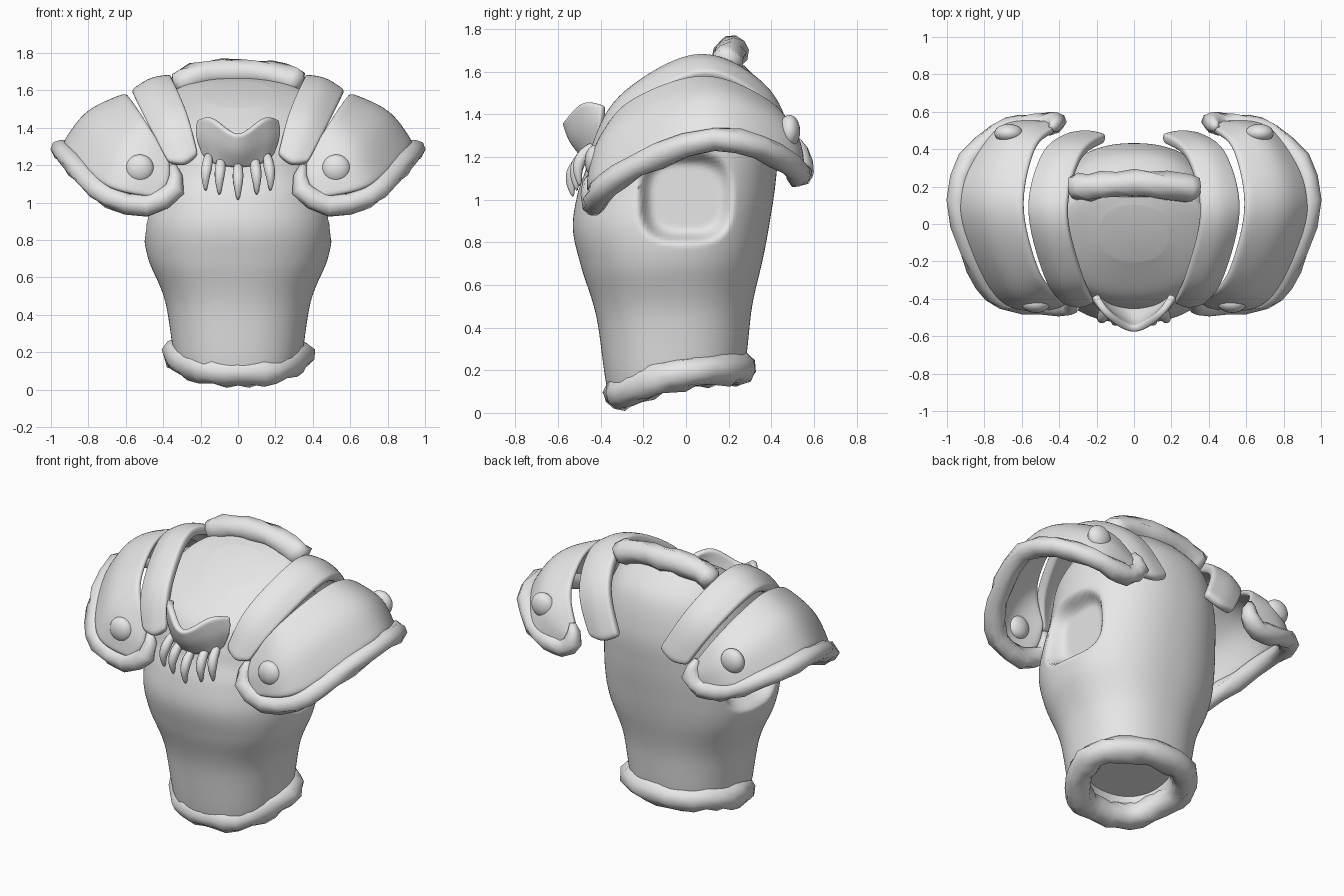
import bpy, bmesh, math, random
from mathutils import Vector, Matrix

random.seed(4)
if "Cube" in bpy.data.objects:
    bpy.data.objects.remove(bpy.data.objects["Cube"], do_unlink=True)

GREY = (0.8, 0.8, 0.8, 1.0)
grey = bpy.data.materials.new("light_grey")
grey.use_nodes = True
grey.diffuse_color = GREY
grey.node_tree.nodes["Principled BSDF"].inputs["Base Color"].default_value = GREY


def spline(pts, steps, closed=False):
    """Smooth curve through points of any dimension."""
    n = len(pts)
    out = []
    for i in range(n if closed else n - 1):
        ids = [i - 1, i, i + 1, i + 2]
        quad = [pts[j % n] if closed else pts[min(max(j, 0), n - 1)] for j in ids]
        for s in range(steps):
            t = s / steps
            out.append(tuple(
                0.5 * (2 * b + (c - a) * t + (2 * a - 5 * b + 4 * c - d) * t ** 2
                       + (3 * b - a - 3 * c + d) * t ** 3)
                for a, b, c, d in zip(*quad)))
    if not closed:
        out.append(tuple(pts[-1]))
    return out


def finish(name, bm, mirror=False, thickness=0, angle=60):
    bmesh.ops.recalc_face_normals(bm, faces=bm.faces)
    mesh = bpy.data.meshes.new(name)
    bm.to_mesh(mesh)
    bm.free()
    mesh.materials.append(grey)
    ob = bpy.data.objects.new(name, mesh)
    bpy.context.collection.objects.link(ob)
    bpy.ops.object.select_all(action="DESELECT")
    ob.select_set(True)
    bpy.context.view_layer.objects.active = ob
    bpy.ops.object.shade_smooth_by_angle(angle=math.radians(angle))
    if thickness:
        solid = ob.modifiers.new("Thickness", "SOLIDIFY")
        solid.thickness = thickness
        solid.offset = 0
        soft = ob.modifiers.new("Soft edges", "SUBSURF")
        soft.levels = soft.render_levels = 2
    if mirror:
        ob.modifiers.new("Mirror", "MIRROR")
    return ob


def skin(rows, around=False, along=False, caps=False):
    """Join rows of points with quads."""
    bm = bmesh.new()
    grid = [[bm.verts.new(p) for p in row] for row in rows]
    nr, nc = len(grid), len(grid[0])
    for i in range(nr if along else nr - 1):
        for j in range(nc if around else nc - 1):
            k, m = (i + 1) % nr, (j + 1) % nc
            bm.faces.new((grid[i][j], grid[i][m], grid[k][m], grid[k][j]))
    if caps:
        bm.faces.new(grid[0])
        bm.faces.new(grid[-1])
    return bm


def tube(name, pts, radius, steps=3, sides=10, closed=False, mirror=False):
    """Round tube whose radius is a function of its length from 0 to 1."""
    path = [Vector(p) for p in spline(pts, steps, closed)]
    n = len(path)
    normal = Vector((0.13, -0.3, 1))
    rows = []
    for i, p in enumerate(path):
        if closed:
            tangent = path[(i + 1) % n] - path[i - 1]
        else:
            tangent = path[min(i + 1, n - 1)] - path[max(i - 1, 0)]
        tangent.normalize()
        normal = (normal - tangent * normal.dot(tangent)).normalized()
        side = tangent.cross(normal)
        rows.append([p + radius(i / (n - 1)) * (normal * math.cos(a) + side * math.sin(a))
                     for a in (math.tau * k / sides for k in range(sides))])
    return finish(name, skin(rows, True, closed, not closed), mirror, angle=80)


def fur(size, tapered=True):
    """Lumpy radius, rounded off at open ends."""
    def radius(t):
        end = min(1, 0.3 + 8 * min(t, 1 - t)) if tapered else 1
        return size * end * random.uniform(0.86, 1.16)
    return radius


def plate(name, edges, thickness, steps=4):
    """Curved plate lofted over edge curves."""
    lines = [spline(e, steps) for e in edges]
    rows = [spline(cross, 3) for cross in zip(*lines)]
    return finish(name, skin(rows), name.startswith("shoulder"), thickness, 80)


# Torso: each ring is front y, front z, back y, back z, half width
def power(v, e=0.88):
    return math.copysign(abs(v) ** e, v)


def torso_ring(yf, zf, yb, zb, w, n=160):
    ring = []
    for k in range(n):
        a = math.tau * k / n
        s = 0.5 + 0.5 * power(math.sin(a))
        x, y, z = w * power(math.cos(a)), yf + (yb - yf) * s, zf + (zb - zf) * s
        # arm hollows pushed into the sides
        d = abs(y / 0.23) ** 3 + abs((z - 1.01) / 0.22) ** 3
        f = min(1, max(0, (1 - d) * 1.4))
        if abs(x) > 0.38:
            x -= math.copysign((abs(x) - 0.38) * f * f * (3 - 2 * f), x)
        ring.append((x, y, z))
    return ring


profile = [
    # shallow base
    (-0.26, 0.2, 0.18, 0.27, 0.24), (-0.28, 0.13, 0.2, 0.22, 0.26),
    # outer shell
    (-0.36, 0.08, 0.27, 0.2, 0.33), (-0.42, 0.45, 0.31, 0.5, 0.39),
    (-0.49, 0.68, 0.36, 0.72, 0.48), (-0.53, 0.86, 0.39, 0.88, 0.505),
    (-0.51, 1.02, 0.42, 1.08, 0.49), (-0.47, 1.14, 0.43, 1.28, 0.47),
    (-0.45, 1.22, 0.38, 1.5, 0.45), (-0.42, 1.3, 0.26, 1.64, 0.42),
    # closed sloping top
    (-0.36, 1.38, 0.21, 1.67, 0.36), (-0.2, 1.51, 0.1, 1.65, 0.18)]
finish("torso", skin([torso_ring(*r) for r in spline(profile, 9)], True, False, True))

# Fur around the waist and behind the neck
waist = [(0, -0.315, 0.095), (0.18, -0.27, 0.105), (0.30, -0.12, 0.165), (0.32, 0.04, 0.195),
         (0.20, 0.2, 0.21), (0, 0.245, 0.21)]
waist += [(-x, y, z) for x, y, z in reversed(waist[1:-1])]
tube("waist_fur", waist, fur(0.078, False), 3, closed=True)
tube("neck_fur", [(-0.34, 0.19, 1.62), (-0.24, 0.2, 1.67), (0, 0.22, 1.695),
                  (0.24, 0.2, 1.67), (0.34, 0.19, 1.62)], fur(0.07))

# Inner shoulder straps
plate("shoulder_strap", [
    [(0.215, -0.40, 1.25), (0.27, -0.29, 1.47), (0.355, 0.06, 1.66),
     (0.28, 0.36, 1.51), (0.145, 0.46, 1.25)],
    [(0.285, -0.43, 1.20), (0.38, -0.30, 1.45), (0.46, 0.07, 1.645),
     (0.39, 0.385, 1.48), (0.24, 0.48, 1.20)],
    [(0.37, -0.405, 1.21), (0.465, -0.28, 1.39), (0.56, 0.08, 1.58),
     (0.48, 0.37, 1.43), (0.34, 0.465, 1.20)]], 0.06)

# Large outer shoulder plates
plate("shoulder_plate", [
    [(0.37, -0.38, 1.23), (0.495, -0.28, 1.44), (0.59, 0.08, 1.575),
     (0.53, 0.40, 1.44), (0.425, 0.50, 1.25)],
    [(0.365, -0.42, 1.12), (0.63, -0.375, 1.285), (0.80, 0.09, 1.48),
     (0.675, 0.47, 1.34), (0.43, 0.53, 1.18)],
    [(0.42, -0.44, 1.02), (0.72, -0.40, 1.09), (0.93, 0.10, 1.31),
     (0.74, 0.495, 1.18), (0.47, 0.53, 1.135)]], 0.04)

# Fur along the plate rims
tube("shoulder_fur", [
    (0.35, -0.39, 1.20), (0.34, -0.425, 1.07), (0.49, -0.43, 0.985),
    (0.69, -0.40, 1.03), (0.79, -0.31, 1.11), (0.88, -0.13, 1.205), (0.94, 0.13, 1.28),
    (0.88, 0.34, 1.245), (0.73, 0.48, 1.17), (0.60, 0.525, 1.125), (0.49, 0.53, 1.12),
    (0.42, 0.54, 1.18), (0.44, 0.52, 1.28)], fur(0.058), 2, mirror=True)

# Round studs on the plates
for name, centre in (("front_stud", (0.525, -0.425, 1.18)), ("back_stud", (0.67, 0.485, 1.32))):
    bm = bmesh.new()
    bmesh.ops.create_uvsphere(
        bm, u_segments=24, v_segments=14, radius=0.077,
        matrix=Matrix.Translation(centre) @ Matrix.Diagonal((1, 0.65, 1, 1)))
    finish(name, bm, True)

# Flared throat guard
top = [(-0.205, -0.38, 1.44), (-0.14, -0.48, 1.455), (0, -0.565, 1.365)]
middle = [(-0.215, -0.39, 1.36), (-0.14, -0.47, 1.33), (0, -0.53, 1.275)]
bottom = [(-0.175, -0.40, 1.25), (-0.11, -0.44, 1.205), (0, -0.46, 1.195)]
plate("throat_guard", [half + [(-x, y, z) for x, y, z in half[1::-1]]
                       for half in (top, middle, bottom)], 0.04)

# Claws hanging below the throat guard
for i, x in enumerate((-0.165, -0.095, 0, 0.095, 0.165)):
    drop = 0.5 * abs(x)
    z, y = 1.2 + drop * 0.6, -0.47 + drop * 0.4
    tube("claw_%d" % (i + 1),
         [(x * 0.95, y, z), (x, y - 0.05, z - 0.05), (x * 1.05, y - 0.07, z - 0.11),
          (x * 1.05, y - 0.06, z - 0.185)],
         lambda t: 0.003 + 0.026 * math.sin(math.pi * min(1, 0.2 + 0.8 * t)) ** 0.8, 4, 10)
